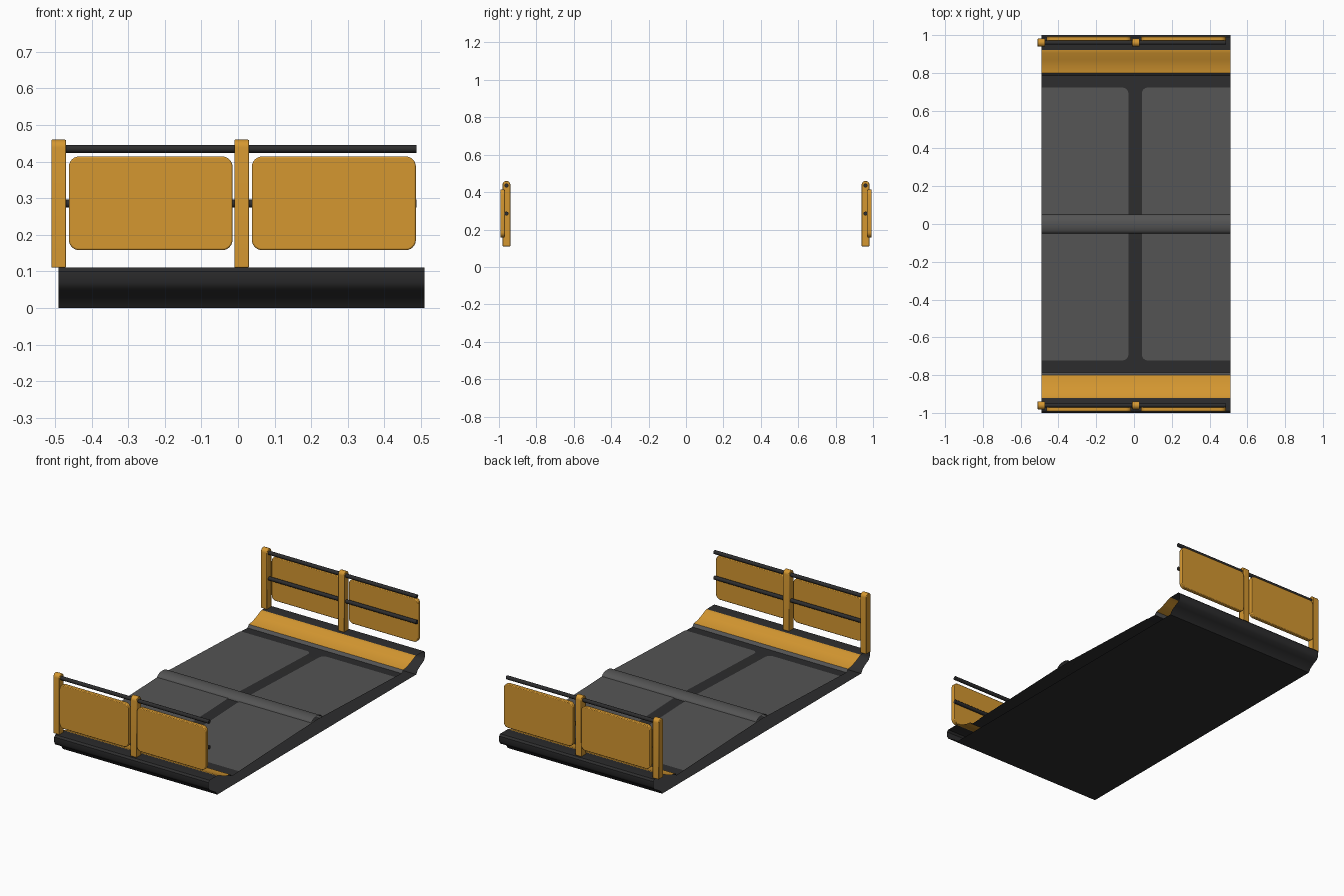
import bpy, bmesh, math
from mathutils import Vector, Matrix

if "Cube" in bpy.data.objects:
    bpy.data.objects.remove(bpy.data.objects["Cube"])

def mat(name, c):
    m = bpy.data.materials.new(name)
    m.diffuse_color = (*c, 1)
    m.use_nodes = True
    m.node_tree.nodes["Principled BSDF"].inputs["Base Color"].default_value = m.diffuse_color
    return m

YELLOW = mat("amber_yellow", (0.66, 0.31, 0.03))
BLACK = mat("charcoal", (0.026, 0.026, 0.027))
GREY = mat("road_grey", (0.090, 0.090, 0.090))

X0, X1 = -0.49, 0.51      # deck ends

def finish(bm, name, mats, mirror=False, bevel=0, smooth=40):
    me = bpy.data.meshes.new(name)
    bm.to_mesh(me)
    bm.free()
    for m in mats:
        me.materials.append(m)
    me.shade_smooth()
    me.set_sharp_from_angle(angle=math.radians(smooth))
    ob = bpy.data.objects.new(name, me)
    bpy.context.collection.objects.link(ob)
    if bevel:
        b = ob.modifiers.new("bevel", 'BEVEL')
        b.width, b.segments, b.limit_method = bevel, 2, 'ANGLE'
    if mirror:
        m = ob.modifiers.new("mirror", 'MIRROR')
        m.use_axis = (False, True, False)
    return ob

def sweep(path, name, mats, closed=False, rule=None):
    """Open-ended sheet: (y, z) path swept along x."""
    bm = bmesh.new()
    a = [bm.verts.new((X0, y, z)) for y, z in path]
    b = [bm.verts.new((X1, y, z)) for y, z in path]
    n = len(path)
    for i in range(n if closed else n - 1):
        j = (i + 1) % n
        f = bm.faces.new((a[i], a[j], b[j], b[i]))
        if rule:
            f.material_index = rule(f.calc_center_median())
    return finish(bm, name, mats)

def prism(pts, offset, name, m, bevel):
    """Closed outline pushed along an offset, mirrored to both sides."""
    bm = bmesh.new()
    f = bm.faces.new([bm.verts.new(p) for p in pts])
    r = bmesh.ops.extrude_face_region(bm, geom=[f])
    bmesh.ops.translate(bm, vec=offset,
                        verts=[v for v in r["geom"] if isinstance(v, bmesh.types.BMVert)])
    bmesh.ops.recalc_face_normals(bm, faces=bm.faces)
    return finish(bm, name, [m], True, bevel)

def arc(cx, cy, r, a0, a1, n=6):
    return [(cx + r * math.cos(math.radians(a0 + (a1 - a0) * i / n)),
             cy + r * math.sin(math.radians(a0 + (a1 - a0) * i / n))) for i in range(n + 1)]

# Deck shell: underside, edge beams, sloping kerbs and crowned base
half = [(0.92, 0), (0.935, 0.022), (0.965, 0.04), (0.99, 0.053), (1, 0.07),
        (1, 0.1), (0.99, 0.11), (0.92, 0.11), (0.905, 0.106), (0.87, 0.09),
        (0.835, 0.077), (0.80, 0.072), (0.787, 0.056), (0, 0.085)]
loop = half + [(-y, z) for y, z in reversed(half[:-1])]

def deck_rule(c):
    y = abs(c.y)
    if 0.80 < y < 0.92 and c.z > 0.06:
        return 1
    return 2 if 0.787 < y < 0.80 else 0

sweep(loop, "deck", [BLACK, YELLOW, GREY], True, deck_rule)

# Rounded centre ridge
ridge = [(0.05 * math.cos(t), 0.083 + 0.024 * math.sin(t))
         for t in [math.pi * i / 12 for i in range(13)]]
sweep(ridge, "centre_ridge", [GREY])

# Road plates, one rounded corner each, lying on the crown
def road_z(y):
    return 0.085 - 0.029 * y / 0.787 + 0.003

for name, xe, xi, s in (("road_plate_left", X0, -0.03, -1), ("road_plate_right", X1, 0.042, 1)):
    r = 0.03
    corner = arc(xi + s * r, 0.722 - r, r, 90, 180 if s > 0 else 0)
    pts = [(xe, 0.03), (xe, 0.722)] + corner + [(xi, 0.03)]
    bm = bmesh.new()
    for side in (1, -1):
        f = bm.faces.new([bm.verts.new((x, side * y, road_z(y))) for x, y in pts])
        f.normal_update()
        if f.normal.z < 0:
            f.normal_flip()
    finish(bm, name, [GREY])

# Railing posts with rounded tops
for name, x in (("end_post", -0.51), ("middle_post", -0.01)):
    prof = [(0.98, 0.11)] + arc(0.96, 0.439, 0.021, 0, 180, 10) + [(0.939, 0.11)]
    prof[0] = (0.981, 0.11)
    prism([(x, y, z) for y, z in prof], Vector((0.04, 0, 0)), name, YELLOW, 0.003)

# Railing panels with rounded corners
for name, xa, xb in (("panel_left", -0.462, -0.015), ("panel_right", 0.038, 0.486)):
    r, za, zb = 0.028, 0.158, 0.414
    out = (arc(xb - r, zb - r, r, 0, 90) + arc(xa + r, zb - r, r, 90, 180)
           + arc(xa + r, za + r, r, 180, 270) + arc(xb - r, za + r, r, 270, 360))
    prism([(x, 0.969, z) for x, z in out], Vector((0, 0.024, 0)), name, YELLOW, 0.004)

# Handrails
for name, z in (("top_rail", 0.435), ("middle_rail", 0.285)):
    bm = bmesh.new()
    bmesh.ops.create_cone(bm, cap_ends=True, segments=12, radius1=0.011, radius2=0.011, depth=0.965,
                          matrix=Matrix.Translation((0.005, 0.96, z)) @ Matrix.Rotation(math.pi / 2, 4, 'Y'))
    finish(bm, name, [BLACK], True)
